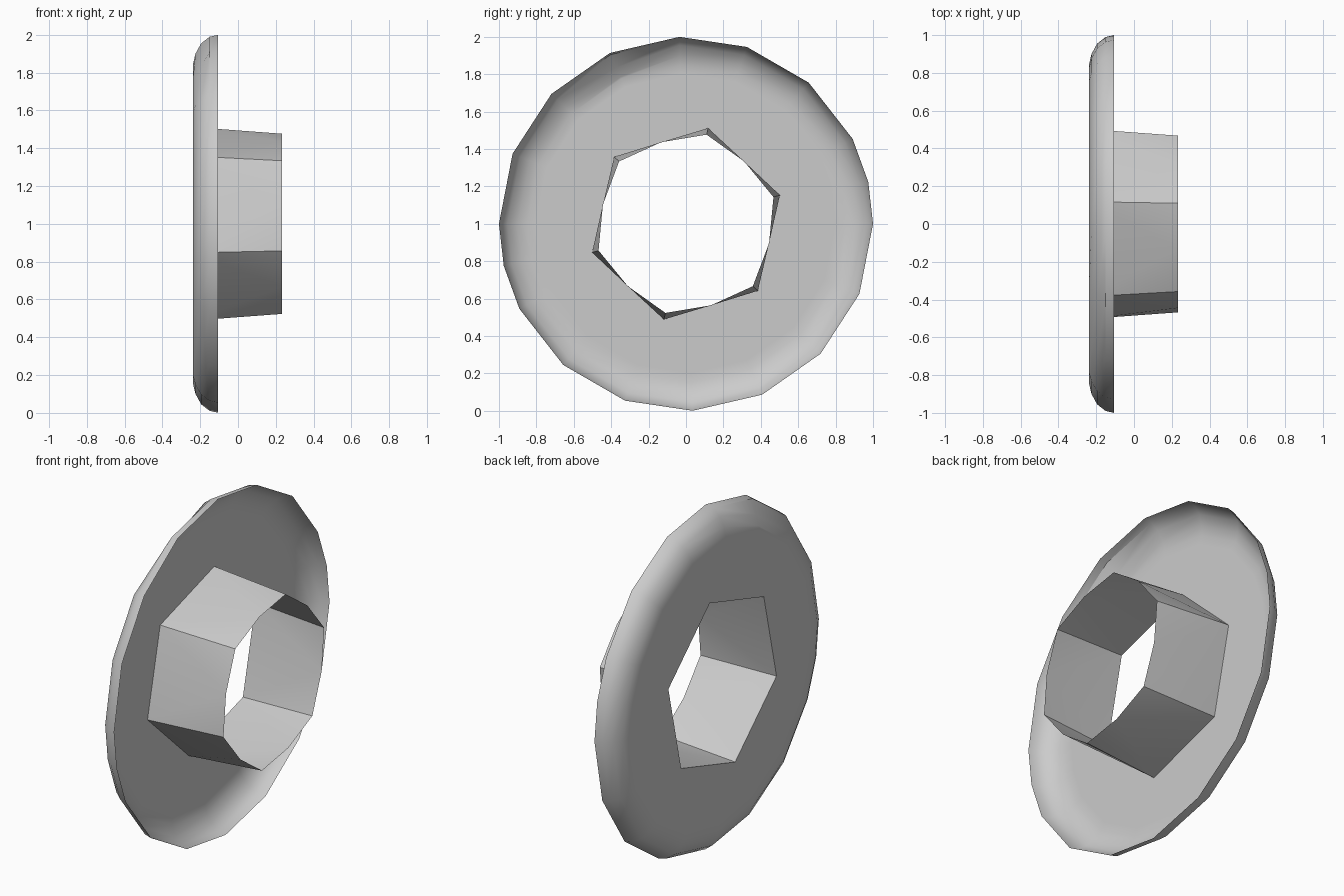
import bpy
import bmesh
from math import sin, cos, radians

cube = bpy.data.objects.get("Cube")
if cube:
    bpy.data.objects.remove(cube)

grey = bpy.data.materials.new("plain grey")
grey.use_nodes = True
colour = (0.6, 0.6, 0.6, 1)
grey.diffuse_color = colour
grey.node_tree.nodes["Principled BSDF"].inputs["Base Color"].default_value = colour

HALF = [0, 13, 27, 49, 71, 92, 114, 136, 158]
RIM_ANGLES = HALF + [a + 180 for a in HALF]
HEX_ANGLES = [17 + 60 * i for i in range(6)]
FACE_X, TIP_X, HEX_R = -0.237, 0.233, 0.525


def ring(bm, x, angles, radius):
    """Ring of vertices around the x axis; radius is a function of the angle."""
    return [bm.verts.new((x, radius(a) * cos(radians(a)), 1 + radius(a) * sin(radians(a))))
            for a in angles]


def finish(bm, name):
    bmesh.ops.recalc_face_normals(bm, faces=bm.faces)
    mesh = bpy.data.meshes.new(name)
    bm.to_mesh(mesh)
    bm.free()
    mesh.materials.append(grey)
    obj = bpy.data.objects.new(name, mesh)
    bpy.context.collection.objects.link(obj)
    bpy.ops.object.select_all(action='DESELECT')
    obj.select_set(True)
    bpy.context.view_layer.objects.active = obj
    bpy.ops.object.shade_smooth_by_angle(angle=radians(35))


# Flange: shallow open dish with a rounded rim and a dent near the top
bm = bmesh.new()
profile = [(-0.105, 1.0), (-0.15, 0.99), (-0.195, 0.955), (-0.225, 0.9),
           (FACE_X, 0.85), (FACE_X, 0.8)]
rings = []
for x, r in profile:
    dent = 0.04 if 0.85 < r < 0.97 else 0
    rings.append(ring(bm, x, RIM_ANGLES, lambda a: r - dent * (a == 114)))
n = len(RIM_ANGLES)
for outer, inner in zip(rings, rings[1:]):
    for i in range(n):
        j = (i + 1) % n
        bm.faces.new((outer[i], outer[j], inner[j], inner[i]))

# Flat face of the flange, with a six-sided opening
hole = ring(bm, FACE_X, HEX_ANGLES, lambda a: HEX_R)
edges = []
for loop in (rings[-1], hole):
    for a, b in zip(loop, loop[1:] + loop[:1]):
        edges.append(bm.edges.get((a, b)) or bm.edges.new((a, b)))
bmesh.ops.triangle_fill(bm, edges=edges, use_beauty=True, normal=(-1, 0, 0))
finish(bm, "flange")

# Collar: six-sided tapering tube whose open end is slightly rounded
bm = bmesh.new()
base = ring(bm, FACE_X, HEX_ANGLES, lambda a: HEX_R)
corner = ring(bm, TIP_X, HEX_ANGLES, lambda a: 0.489)
middle = ring(bm, TIP_X, [a + 30 for a in HEX_ANGLES], lambda a: 0.456)
for i in range(6):
    j = (i + 1) % 6
    bm.faces.new((base[i], middle[i], corner[i]))
    bm.faces.new((base[i], base[j], middle[i]))
    bm.faces.new((base[j], corner[j], middle[i]))
finish(bm, "collar")
